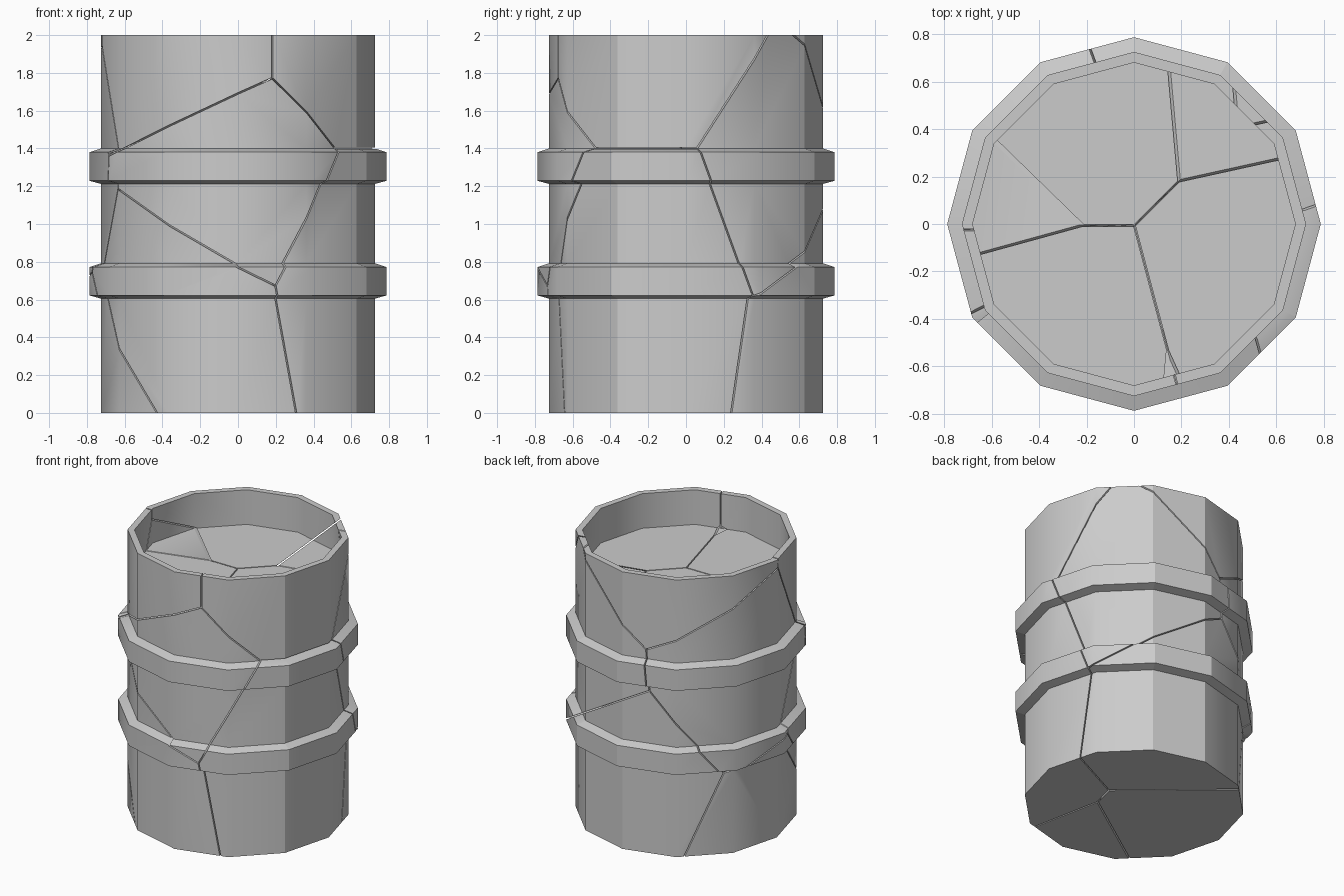
import bpy, bmesh, math
from mathutils import Vector

if "Cube" in bpy.data.objects:
    bpy.data.objects.remove(bpy.data.objects["Cube"])

SIDES = 12
GAP = 0.004          # half the crack width

grey = bpy.data.materials.new("plain grey")
grey.diffuse_color = (0.6, 0.6, 0.6, 1)
grey.use_nodes = True
grey.node_tree.nodes["Principled BSDF"].inputs["Base Color"].default_value = grey.diffuse_color


def add_object(name, bm):
    bmesh.ops.recalc_face_normals(bm, faces=bm.faces[:])
    mesh = bpy.data.meshes.new(name)
    bm.to_mesh(mesh)
    bm.free()
    ob = bpy.data.objects.new(name, mesh)
    bpy.context.collection.objects.link(ob)
    return ob


# Whole barrel: outer wall with two bevelled hoops, rim and sunken lid
PROFILE = [(0.725, 0.0),
           (0.725, 0.605), (0.787, 0.622), (0.787, 0.772), (0.725, 0.792),
           (0.725, 1.212), (0.787, 1.229), (0.787, 1.38), (0.725, 1.4),
           (0.725, 2.0), (0.68, 2.0), (0.68, 1.75)]


def make_barrel():
    bm = bmesh.new()
    rings = []
    for r, z in PROFILE:
        rings.append([bm.verts.new((r * math.cos(2 * math.pi * k / SIDES),
                                    r * math.sin(2 * math.pi * k / SIDES), z))
                      for k in range(SIDES)])
    for lo, hi in zip(rings, rings[1:]):
        for k in range(SIDES):
            n = (k + 1) % SIDES
            bm.faces.new((lo[k], lo[n], hi[n], hi[k]))
    bm.faces.new(rings[0][::-1])
    bm.faces.new(rings[-1])
    ob = add_object("whole_barrel", bm)
    ob.data.materials.append(grey)
    return ob


# Broken pieces: each owns the space where its linear field is the largest
FIELDS = {
    "top_front_left_shard":   ((-0.936, -0.25, 0.0), 0.0),
    "top_right_shard":        ((0.0, 0.0, 0.0), 0.0),
    "back_right_shard":       ((-0.22, 1.0, -0.68), 1.05),
    "top_back_shard":         ((-0.936, 0.936, 0.086), -0.143),
    "left_shard":             ((-1.19, 0.675, -0.60), 1.0),
    "front_middle_shard":     ((-0.615, -0.28, -0.70), 1.162),
    "lower_right_shard":      ((0.0, 0.0, -1.065), 1.491),
    "lower_back_shard":       ((-0.541, 1.099, -1.244), 1.585),
    "lower_front_left_shard": ((-0.902, -0.185, -1.237), 1.65),
    "lower_left_shard":       ((-1.234, 0.30, -1.72), 1.78),
}


def make_cell(name):
    """Convex block bounded by the crack planes round one shard."""
    bm = bmesh.new()
    bmesh.ops.create_cube(bm, size=3)
    bmesh.ops.translate(bm, verts=bm.verts[:], vec=(0, 0, 1))
    g, b = FIELDS[name]
    for other, (g2, b2) in FIELDS.items():
        if other == name:
            continue
        n = Vector(g) - Vector(g2)
        co = n * ((GAP * n.length - (b - b2)) / n.length_squared)
        cut = bmesh.ops.bisect_plane(
            bm, geom=bm.verts[:] + bm.edges[:] + bm.faces[:], dist=1e-6,
            plane_co=co, plane_no=n, clear_inner=True)
        edges = [e for e in cut["geom_cut"]
                 if isinstance(e, bmesh.types.BMEdge) and e.is_boundary]
        if len(edges) > 2:
            bmesh.ops.edgeloop_fill(bm, edges=edges)
    return add_object(name + "_cutter", bm)


def mark_edges(mesh):
    """Smooth wall, with creases at the rims, cracks and three corners."""
    mesh.shade_smooth()
    mesh.set_sharp_from_angle(angle=math.radians(35))
    for e in mesh.edges:
        a, b = (mesh.vertices[i].co for i in e.vertices)
        for deg in (-30, 60, 90):
            d = Vector((math.cos(math.radians(deg)), math.sin(math.radians(deg))))
            if all(abs(p.x * d.y - p.y * d.x) < 1e-3 and p.xy.dot(d) > 0.7
                   for p in (a, b)):
                e.use_edge_sharp = True


barrel = make_barrel()
for name in FIELDS:
    cell = make_cell(name)
    mod = barrel.modifiers.new("shard", 'BOOLEAN')
    mod.operation = 'INTERSECT'
    mod.solver = 'EXACT'
    mod.object = cell
    bpy.context.view_layer.update()
    deps = bpy.context.evaluated_depsgraph_get()
    mesh = bpy.data.meshes.new_from_object(barrel.evaluated_get(deps))
    mesh.name = name
    mark_edges(mesh)
    bpy.context.collection.objects.link(bpy.data.objects.new(name, mesh))
    barrel.modifiers.clear()
    bpy.data.objects.remove(cell)
bpy.data.objects.remove(barrel)
